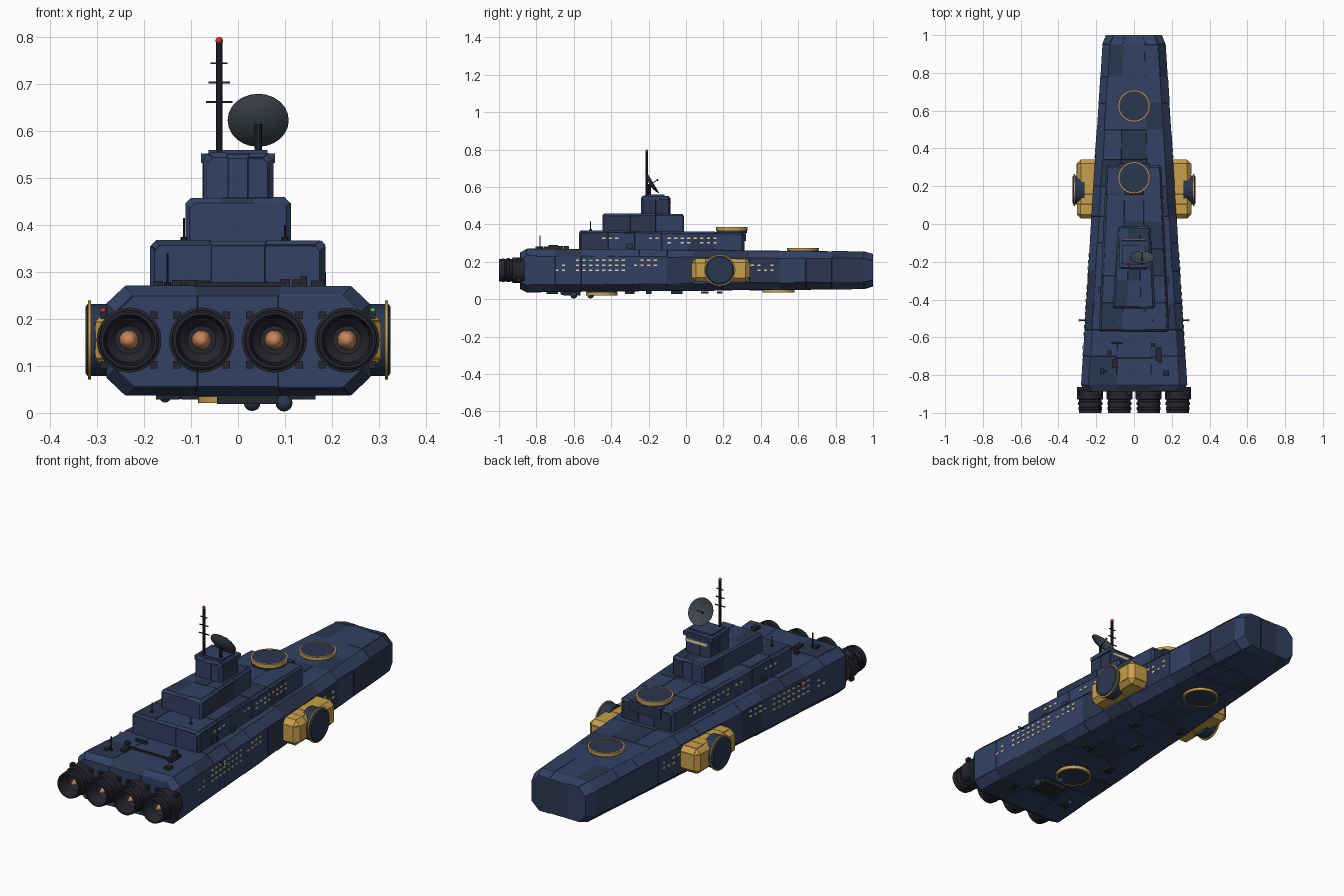
import bpy, bmesh, math, random
from mathutils import Vector, Matrix

if "Cube" in bpy.data.objects:
    bpy.data.objects.remove(bpy.data.objects["Cube"])

random.seed(4)

def mat(name, r, g, b):
    m = bpy.data.materials.new(name)
    m.diffuse_color = (r, g, b, 1)
    m.use_nodes = True
    m.node_tree.nodes["Principled BSDF"].inputs["Base Color"].default_value = m.diffuse_color
    return m

NAVY = mat("navy", .032, .052, .125)
SLATE = mat("slate", .024, .038, .078)
GOLD = mat("gold", .58, .35, .07)
DARK = mat("dark", .018, .02, .026)
COPPER = mat("copper", .6, .24, .11)
CREAM = mat("cream", .75, .66, .4)
RED = mat("red", .6, .03, .03)
GREEN = mat("green", .03, .5, .1)
GREY = mat("dish_grey", .05, .06, .075)

def finish(bm, name, *mats, smooth=False):
    bmesh.ops.recalc_face_normals(bm, faces=bm.faces)
    me = bpy.data.meshes.new(name)
    bm.to_mesh(me)
    bm.free()
    for m in mats:
        me.materials.append(m)
    ob = bpy.data.objects.new(name, me)
    bpy.context.collection.objects.link(ob)
    if smooth:
        bpy.context.view_layer.objects.active = ob
        ob.select_set(True)
        bpy.ops.object.shade_smooth_by_angle(angle=math.radians(35))
        ob.select_set(False)
    return ob

def add_box(bm, c, s):
    m = Matrix.Translation(c) @ Matrix.Diagonal((*s, 1))
    bmesh.ops.create_cube(bm, size=1, matrix=m)

def boxes(name, items, m):
    bm = bmesh.new()
    for c, s in items:
        add_box(bm, c, s)
    return finish(bm, name, m)

def plate(bm, amount=.0025):
    """Raise random panels and alternate their colour."""
    bmesh.ops.recalc_face_normals(bm, faces=bm.faces)
    for f in list(bm.faces):
        f.material_index = int(random.random() < .25)
        if random.random() < .7:
            bmesh.ops.inset_individual(bm, faces=[f], thickness=.0015,
                                       depth=random.uniform(.0005, amount))

def loft(name, sections, cx, cz_top, cz_bot):
    """Chamfered hull through (y, half width, bottom, top) sections."""
    bm = bmesh.new()
    rings = []
    for y, w, z0, z1 in sections:
        half = [(w * .33, z0), (w - cx, z0), (w, z0 + cz_bot), (w, z1 - cz_top), (w - cx, z1), (w * .33, z1)]
        pts = half + [(-x, z) for x, z in reversed(half)]
        rings.append([bm.verts.new((x, y, z)) for x, z in pts])
    for a, b in zip(rings, rings[1:]):
        for i in range(12):
            j = (i + 1) % 12
            bm.faces.new((a[i], a[j], b[j], b[i]))
    for r in (rings[0], rings[-1]):
        bm.faces.new((r[0], r[5], r[6], r[11]))
        bm.faces.new(r[0:6])
        bm.faces.new(r[6:12])
    plate(bm)
    return finish(bm, name, NAVY, SLATE)

def lathe(name, prof, loc, axis, m, n=32):
    """Spin (radius, height) profile about an axis direction."""
    bm = bmesh.new()
    vs = [bm.verts.new((r, 0, h)) for r, h in prof]
    es = [bm.edges.new(p) for p in zip(vs, vs[1:])]
    bmesh.ops.spin(bm, geom=vs + es, cent=(0, 0, 0), axis=(0, 0, 1), angle=math.tau, steps=n)
    bmesh.ops.remove_doubles(bm, verts=bm.verts, dist=1e-5)
    rot = Vector((0, 0, 1)).rotation_difference(Vector(axis)).to_matrix().to_4x4()
    bm.transform(Matrix.Translation(loc) @ rot)
    return finish(bm, name, m, smooth=True)

def rod(name, r, h, loc, m, axis=(0, 0, 1), n=32):
    return lathe(name, [(0, 0), (r, 0), (r, h), (0, h)], loc, axis, m, n)

def ball(name, r, loc, m):
    p = [(r * math.sin(math.pi * i / 8), -r * math.cos(math.pi * i / 8)) for i in range(9)]
    return lathe(name, p, loc, (0, 0, 1), m, 12)

def lerp(a, b, t):
    return a + (b - a) * t

def hull_w(y):
    return lerp(.28, .167, (y + .85) / 1.8)

def tier1_w(y):
    return lerp(.185, .145, (y + .56) / .87)

# Main hull
ys = [-.85, -.7, -.56, -.42, -.25, -.1, .04, .2, .34, .5, .64, .78, .95]
hull = [(-.885, .262, .055, .25)]
for y in ys:
    t = (y + .85) / 1.8
    hull.append((y, hull_w(y), lerp(.038, .055, t), lerp(.269, .254, t)))
hull.append((1.0, .147, .07, .24))
loft("hull", hull, .04, .038, .038)

# Stepped superstructure
def tier(name, y0, y1, w0, w1, z0, za, zb, n, b=.01):
    sec = [(y0, w0 - b, z0, za - b)]
    for i in range(n):
        t = i / (n - 1)
        sec.append((lerp(y0 + b, y1 - b, t), lerp(w0, w1, t), z0, lerp(za, zb, t)))
    sec.append((y1, w1 - b, z0, zb - b))
    loft(name, sec, b, b, .002)

tier("lower_deck", -.57, .31, .185, .145, .255, .366, .357, 7)
tier("middle_deck", -.447, -.013, .111, .087, .35, .457, .455, 4)
tier("upper_deck", -.238, -.085, .074, .066, .45, .552, .55, 3)
boxes("bridge_roof", [((0, -.16, .542), (.158, .14, .02)), ((0, -.165, .556), (.125, .1, .008))], NAVY)
boxes("bridge_band", [((0, -.083, .518), (.12, .006, .014))], CREAM)
boxes("front_visor", [((0, .305, .335), (.17, .03, .05))], SLATE)

# Gold-rimmed round hatches, above and below
def hatch(name, y, z, h, sign):
    r = .085
    rod(name, r - .004, h, (0, y, z), SLATE, (0, 0, sign), 40)
    lathe(name + "_rim", [(r - .007, h * .45), (r, h * .45), (r, h + .002), (r - .007, h + .002), (r - .007, h * .45)],
          (0, y, z), (0, 0, sign), GOLD, 40)

hatch("deck_hatch", .245, .355, .028, 1)
hatch("bow_hatch", .625, .25, .023, 1)
hatch("belly_hatch_rear", -.45, .045, .022, -1)
hatch("belly_hatch_front", .495, .056, .018, -1)

# Side pods with round thruster discs
for s, side in ((1, "right"), (-1, "left")):
    bm = bmesh.new()
    add_box(bm, (s * .235, .185, .155), (.135, .31, .122))
    bmesh.ops.bevel(bm, geom=bm.edges[:], offset=.022, segments=1, affect='EDGES')
    long_edges = [e for e in bm.edges if abs(e.verts[0].co.y - e.verts[1].co.y) > .2]
    bmesh.ops.subdivide_edges(bm, edges=long_edges, cuts=4, use_grid_fill=True)
    plate(bm, .003)
    finish(bm, side + "_pod", GOLD)
    lathe(side + "_pod_disc", [(0, 0), (.077, 0), (.077, .058), (.07, .063), (0, .063)],
          (s * .262, .18, .155), (s, 0, 0), SLATE, 36)
    lathe(side + "_pod_ring", [(.072, 0), (.084, 0), (.084, .006), (.072, .006), (.072, 0)],
          (s * .313, .18, .155), (s, 0, 0), GOLD, 36)

# Four engines with ribbed nozzles and glowing cones
for i, x in enumerate((-.232, -.0775, .0775, .232)):
    prof = [(0, -.02), (.069, -.02), (.069, .044), (.06, .047), (.06, .058), (.064, .06), (.064, .074),
            (.06, .076), (.06, .086), (.063, .088), (.063, .1), (.06, .102), (.06, .117),
            (.054, .117), (.048, .05), (.03, .03), (0, .03)]
    lathe(f"engine_{i}", prof, (x, -.883, .155), (0, -1, 0), DARK, 32)
    lathe(f"engine_cone_{i}", [(0, .028), (.021, .028), (.018, .05), (0, .1)], (x, -.883, .155), (0, -1, 0), COPPER, 24)
    # Clamp lugs round the nozzle root
    bm = bmesh.new()
    for k in range(4):
        a = math.radians(45 + 90 * k)
        add_box(bm, (x + .074 * math.cos(a), -.893, .155 + .074 * math.sin(a)), (.016, .024, .016))
    finish(bm, f"engine_lugs_{i}", DARK)

# Lit windows along both sides, some left out
win = []
def windows(y0, y1, zs, width, keep):
    for z in zs:
        for k in range(int((y1 - y0) / .035) + 1):
            y = y0 + k * .035
            if random.random() < keep:
                win.extend(((s * width(y), y, z), (.008, .018, .009)) for s in (1, -1))

windows(-.69, -.63, (.155, .182), hull_w, .8)
windows(-.58, -.31, (.155, .182, .208), hull_w, .9)
windows(-.27, -.15, (.182, .208), hull_w, .8)
windows(.355, .47, (.155, .182), hull_w, .75)
windows(-.44, -.36, (.325,), tier1_w, 1)
windows(-.19, -.15, (.325,), tier1_w, 1)
windows(-.09, .16, (.302, .325), tier1_w, .85)
boxes("windows", win, CREAM)

# Antenna mast with cross bars and beacon
rod("mast", .007, .235, (-.04, -.21, .553), DARK, n=10)
boxes("mast_bars", [((-.04, -.21, z), (w, .004, .004)) for z, w in ((.662, .056), (.703, .046), (.744, .036))], DARK)
ball("mast_beacon", .008, (-.04, -.21, .792), RED)

# Tilted dish with feed
d = Vector((0, .86, .51)).normalized()
c = Vector((.043, -.195, .612))
rod("dish_post", .008, .065, (.043, -.195, .55), DARK, n=10)
lathe("dish", [(0, 0), (.03, .004), (.05, .011), (.065, .02), (.065, .022), (.048, .014), (.03, .007), (0, .003)],
      c, d, GREY, 24)
rod("dish_feed", .002, .05, c, DARK, d, 8)
ball("dish_feed_tip", .005, c + d * .05, DARK)

# Deck machinery, whip antennas and belly equipment
boxes("deck_machinery", [((x, y, .274), s) for x, y, s in (
    (.1, -.64, (.022, .022, .022)), (.13, -.69, (.03, .07, .02)), (.14, -.71, (.014, .05, .034)),
    (-.1, -.74, (.025, .045, .018)), (-.13, -.68, (.02, .02, .018)), (.17, -.79, (.03, .03, .016)),
    (-.09, -.63, (.06, .008, .016)), (.0, -.71, (.2, .006, .01)), (-.17, -.78, (.02, .03, .014)))], DARK)
boxes("ledge_machinery", [((s * .176, y, .284), (.022, .035, .03)) for s, y in ((1, -.45), (1, -.3), (-1, -.35))], SLATE)
for k, (x, y, z, h) in enumerate(((-.15, -.78, .265, .075), (-.115, -.51, .36, .055), (.1, -.51, .36, .04))):
    rod(f"whip_antenna_{k}", .0025, h, (x, y, z), DARK, n=8)
    rod(f"antenna_base_{k}", .007, .014, (x, y, z), DARK, n=10)
boxes("belly_machinery", [((x, y, .036), s) for x, y, s in (
    (.02, -.61, (.13, .09, .035)), (-.1, -.3, (.04, .05, .016)), (.12, -.2, (.05, .03, .016)),
    (-.06, -.05, (.03, .06, .016)), (.08, .1, (.04, .04, .012)), (-.13, .18, (.03, .03, .012)),
    (.15, -.72, (.03, .05, .014)), (-.15, -.7, (.05, .03, .014)))], DARK)
for k, (x, y, z, r) in enumerate(((.098, -.6, .021, .018), (.03, -.51, .022, .018), (-.155, -.66, .034, .012))):
    ball(f"belly_dome_{k}", r, (x, y, z), SLATE)

# Navigation lights on stubs
for s, m, side in ((1, GREEN, "right"), (-1, RED, "left")):
    rod(side + "_light_stub", .004, .04, (s * .25, -.51, .217), DARK, (s, 0, 0), 8)
    ball(side + "_nav_light", .007, (s * .287, -.51, .217), m)
